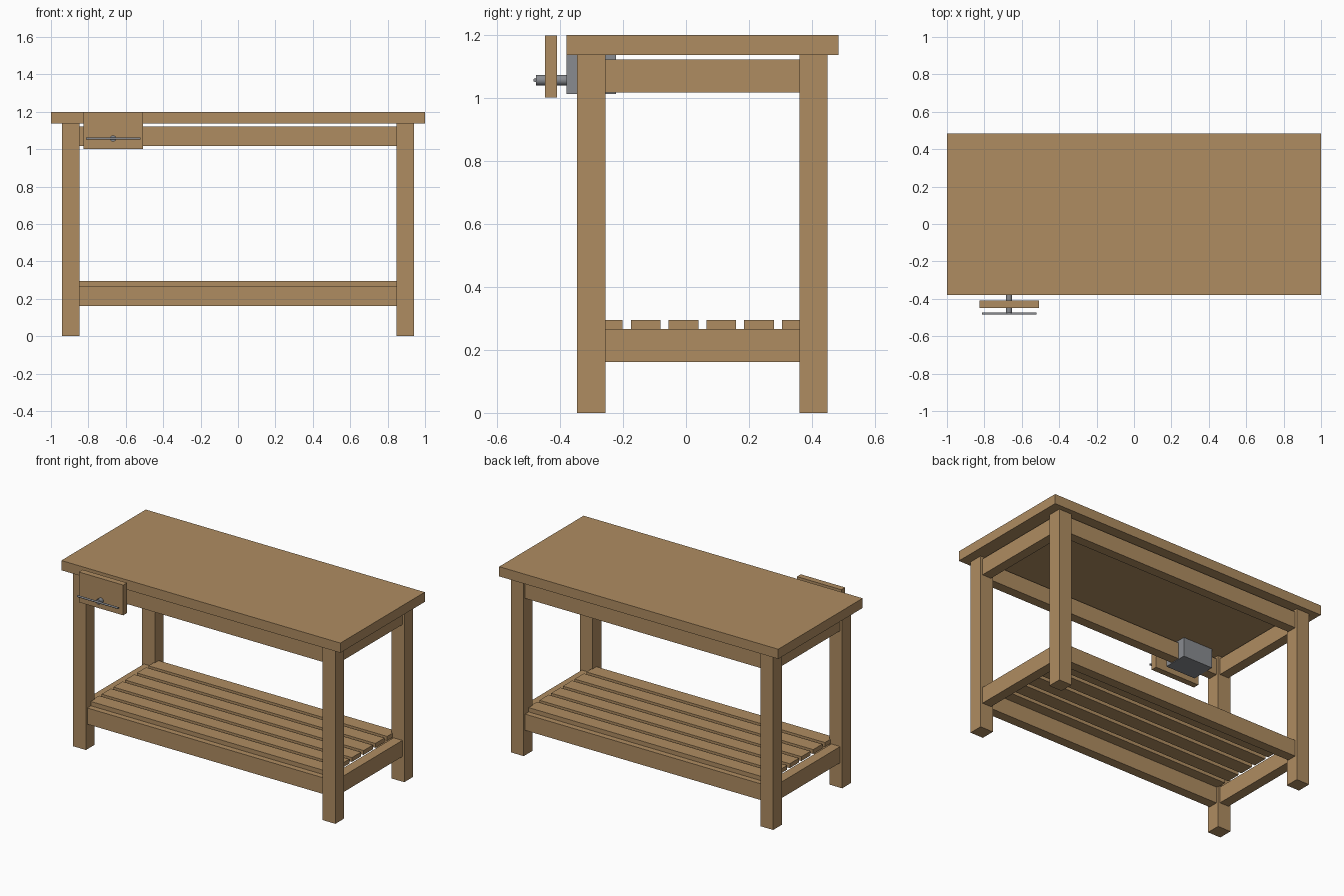
import bpy
from math import radians

cube = bpy.data.objects.get("Cube")
if cube:
    bpy.data.objects.remove(cube, do_unlink=True)


def make_material(name, rgb):
    mat = bpy.data.materials.new(name)
    mat.use_nodes = True
    mat.diffuse_color = (*rgb, 1)
    mat.node_tree.nodes["Principled BSDF"].inputs["Base Color"].default_value = (*rgb, 1)
    return mat


wood = make_material("warm wood", (0.43, 0.265, 0.12))
steel = make_material("grey steel", (0.25, 0.26, 0.28))


def box(name, x, y, z, mat=wood):
    """Box from its (low, high) range on each axis."""
    bpy.ops.mesh.primitive_cube_add(size=1, location=[sum(r) / 2 for r in (x, y, z)])
    obj = bpy.context.object
    obj.name = name
    obj.scale = [r[1] - r[0] for r in (x, y, z)]
    bpy.ops.object.transform_apply(location=False, rotation=False)
    obj.data.materials.append(mat)
    return obj


def rod(name, radius, length, location, rotation, sides=16):
    bpy.ops.mesh.primitive_cylinder_add(vertices=sides, radius=radius, depth=length,
                                        location=location, rotation=rotation)
    obj = bpy.context.object
    obj.name = name
    obj.data.materials.append(steel)
    bpy.ops.object.shade_smooth_by_angle(angle=radians(40))


# Table top
box("table_top", (-1, 1), (-0.38, 0.484), (1.137, 1.2))

# Legs
leg_x = {"right": (-0.94, -0.848), "left": (0.848, 0.94)}
leg_y = {"front": (-0.346, -0.256), "back": (0.36, 0.45)}
for side, x in leg_x.items():
    for end, y in leg_y.items():
        box(f"{end}_{side}_leg", x, y, (0, 1.137))

# Upper and lower rails, set slightly in from the leg faces
inset = 0.014
for level, z in {"lower": (0.162, 0.267), "upper": (1.017, 1.122)}.items():
    for end, y in leg_y.items():
        box(f"{level}_{end}_rail", (-0.848, 0.848), (y[0] + inset, y[1] - inset), z)
    for side, x in leg_x.items():
        box(f"{level}_{side}_rail", (x[0] + inset, x[1] - inset), (-0.256, 0.36), z)

# Shelf slats
for i in range(6):
    start = -0.295 + i * 0.12
    box(f"shelf_slat_{i + 1}", (-0.855, 0.855), (start, start + 0.094), (0.267, 0.295))

# Vise
vise_x, screw_z = -0.668, 1.057
box("vise_body", (vise_x - 0.106, vise_x + 0.106), (-0.38, -0.222), (1.013, 1.137), steel)
box("vise_jaw", (vise_x - 0.159, vise_x + 0.159), (-0.448, -0.409), (1.002, 1.198))
rod("vise_screw", 0.017, 0.097, (vise_x, -0.4275, screw_z), (radians(90), 0, 0))
rod("vise_handle", 0.006, 0.292, (vise_x, -0.479, screw_z), (0, radians(90), 0))
